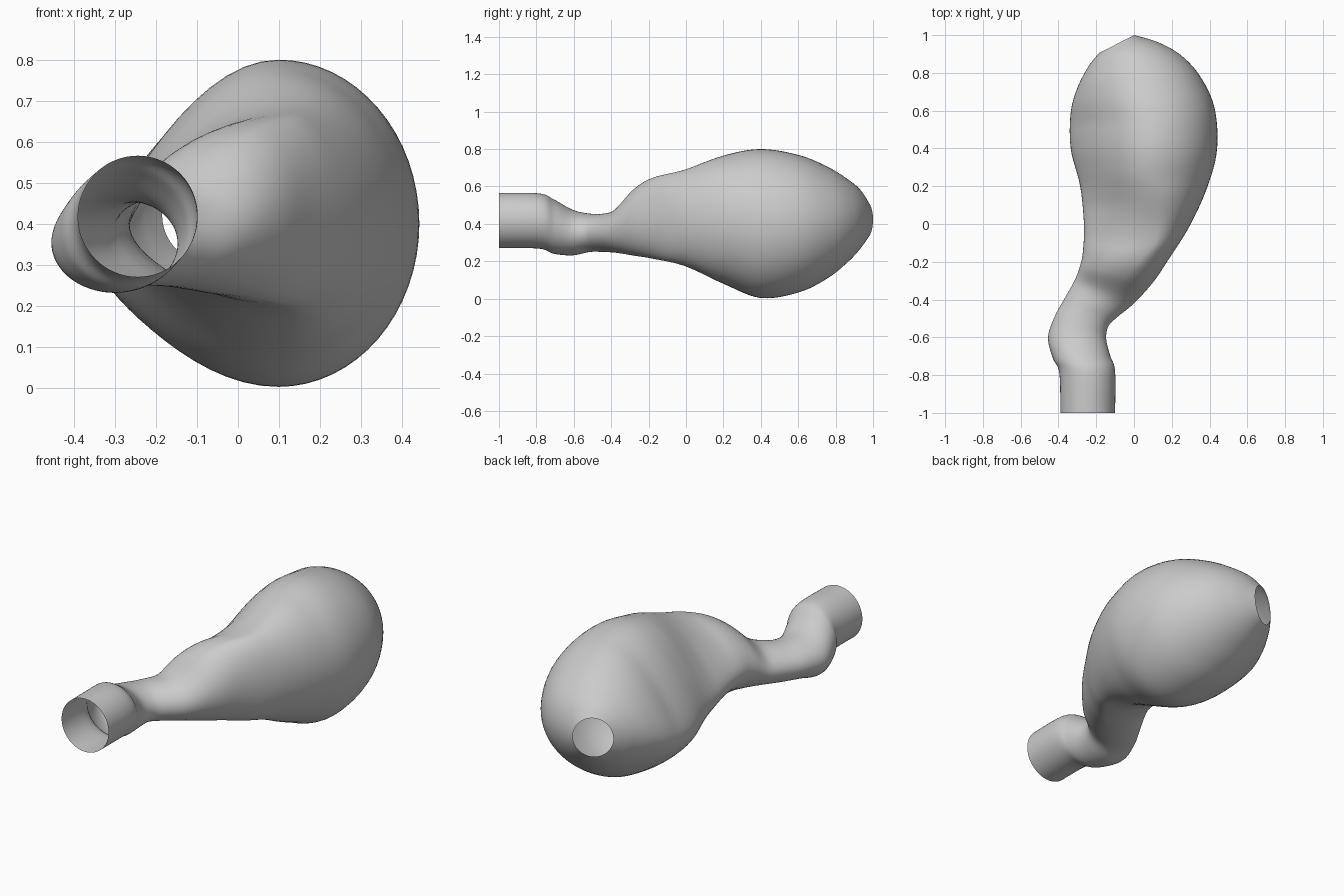
import bpy
import bmesh
import math
from mathutils import Vector

SIDES = 64
STEPS = 6

cube = bpy.data.objects.get("Cube")
if cube:
    bpy.data.objects.remove(cube, do_unlink=True)


def make_material(name, colour):
    material = bpy.data.materials.new(name)
    material.use_nodes = True
    material.diffuse_color = colour
    material.node_tree.nodes["Principled BSDF"].inputs["Base Color"].default_value = colour
    return material


def clamp(value):
    return max(0.0, min(1.0, value))


def section(left, right, bottom, top):
    """Cross-section spanning two plan points and a height range."""
    return Vector((*left, *right, bottom, top))


def catmull_rom(a, b, c, d, t):
    """Smooth blend from section b to section c."""
    return (b * 2 + (c - a) * t + (a * 2 - b * 5 + c * 4 - d) * t ** 2
            + (b * 3 - a - c * 3 + d) * t ** 3) / 2


def smooth_sections(sections):
    """Fill in the sections between the given ones."""
    padded = [sections[0], *sections, sections[-1]]
    result = []
    for a, b, c, d in zip(padded, padded[1:], padded[2:], padded[3:]):
        result += [catmull_rom(a, b, c, d, i / STEPS) for i in range(STEPS)]
    return result + [sections[-1]]


def ring_points(values):
    """Egg-shaped ring: tapered and drooping towards -x, rounder towards +x."""
    left_x, left_y, right_x, right_y, bottom, top = values
    left, right = Vector((left_x, left_y)), Vector((right_x, right_y))
    middle_y = (left_y + right_y) / 2
    fullness = clamp((middle_y + 0.4) / 0.5) * clamp((0.95 - middle_y) / 0.4)
    shoulder = clamp(1 - abs(middle_y + 0.1) / 0.35)
    apex = 0.5 + 0.06 * fullness + 0.22 * shoulder
    points = []
    for i in range(SIDES):
        angle = math.tau * i / SIDES
        across, height = math.cos(angle), math.sin(angle)
        if across < 0:
            along = apex * (1 + across)
            height *= 1 - 0.45 * fullness * across ** 2
            height -= 0.21 * fullness * across ** 2
        else:
            along = apex + (1 - apex) * across
        plan = left.lerp(right, along)
        points.append((plan.x, plan.y, (bottom + top) / 2 + height * (top - bottom) / 2))
    return points


def build_shell(name, sections, material):
    """Open-ended skin through all the rings."""
    bm = bmesh.new()
    rings = [[bm.verts.new(p) for p in ring_points(s)] for s in sections]
    for lower, upper in zip(rings, rings[1:]):
        for i in range(SIDES):
            j = (i + 1) % SIDES
            bm.faces.new((lower[i], lower[j], upper[j], upper[i]))
    bmesh.ops.recalc_face_normals(bm, faces=bm.faces)
    mesh = bpy.data.meshes.new(name)
    bm.to_mesh(mesh)
    bm.free()
    mesh.materials.append(material)
    shell = bpy.data.objects.new(name, mesh)
    bpy.context.collection.objects.link(shell)
    bpy.context.view_layer.objects.active = shell
    shell.select_set(True)
    bpy.ops.object.shade_smooth_by_angle(angle=math.radians(40))


# Straight round mouth at the front
mouth = [
    section((-0.39, -1), (-0.1, -1), 0.27, 0.565),
    section((-0.395, -0.79), (-0.1, -0.78), 0.268, 0.563),
]
# Bent narrow neck
neck = [
    section((-0.43, -0.71), (-0.125, -0.7), 0.24, 0.53),
    section((-0.455, -0.6), (-0.147, -0.61), 0.232, 0.475),
    section((-0.42, -0.49), (-0.135, -0.54), 0.25, 0.455),
    section((-0.365, -0.39), (-0.085, -0.49), 0.25, 0.455),
    section((-0.315, -0.3), (0, -0.42), 0.245, 0.48),
]
# Swollen body with a shoulder above the neck
body = [
    section((-0.285, -0.22), (0.1, -0.31), 0.23, 0.585),
    section((-0.27, -0.14), (0.175, -0.2), 0.215, 0.645),
    section((-0.265, 0), (0.295, -0.01), 0.175, 0.69),
    section((-0.285, 0.2), (0.39, 0.2), 0.08, 0.765),
    section((-0.335, 0.4), (0.44, 0.4), 0.004, 0.8),
    section((-0.335, 0.59), (0.425, 0.62), 0.035, 0.767),
]
# Rounded back end closing in on a slanted opening
tip = [
    section((-0.3, 0.72), (0.345, 0.79), 0.11, 0.705),
    section((-0.25, 0.82), (0.24, 0.9), 0.195, 0.64),
    section((-0.215, 0.87), (0.12, 0.965), 0.26, 0.59),
    section((-0.185, 0.905), (0, 1), 0.315, 0.53),
]

grey = make_material("plain_grey", (0.6, 0.6, 0.6, 1))
build_shell("hollow_bulb", smooth_sections(mouth + neck + body + tip), grey)
